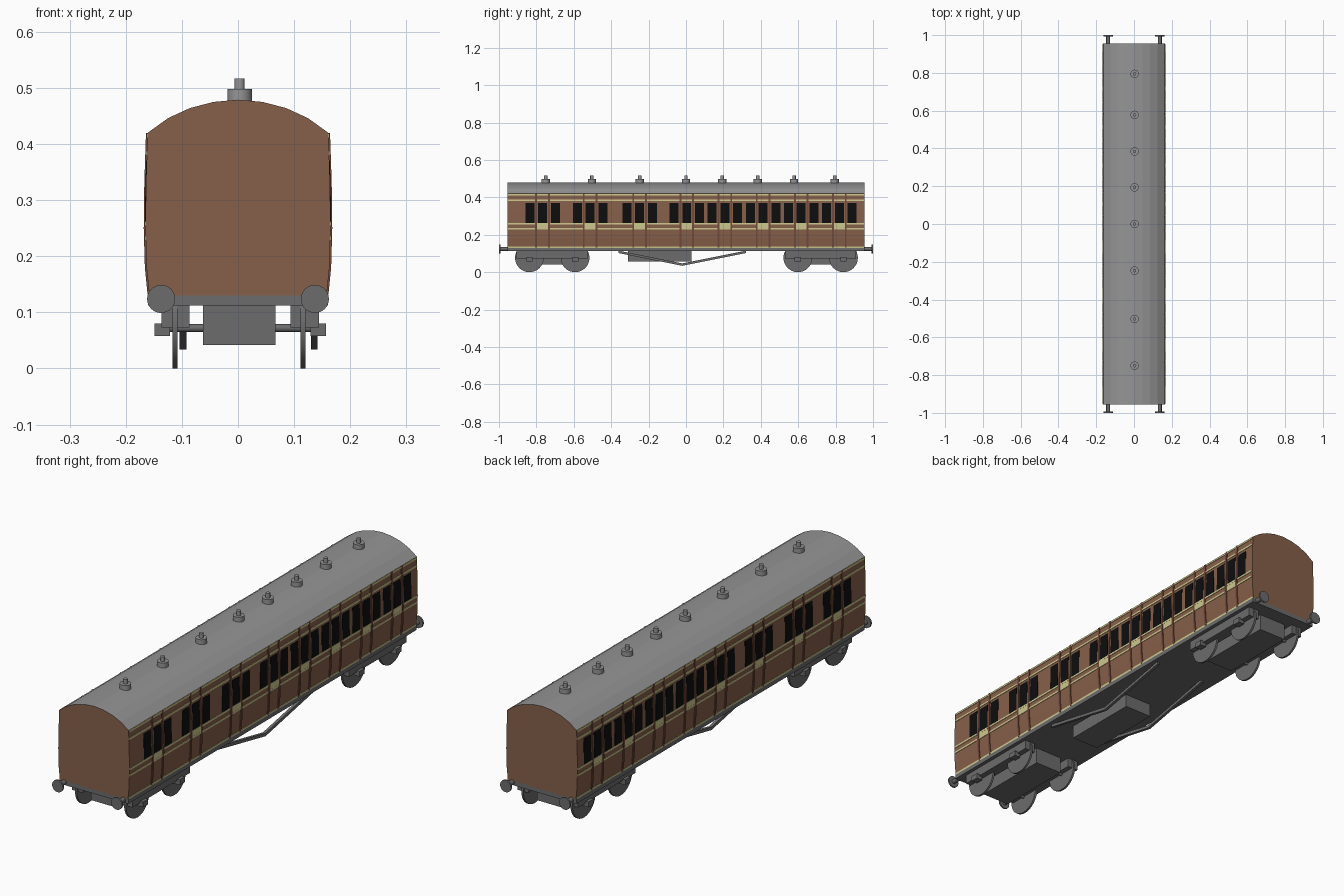
import bpy, bmesh, math
from mathutils import Matrix, Vector

if "Cube" in bpy.data.objects:
    bpy.data.objects.remove(bpy.data.objects["Cube"])

def mat(name, rgb):
    m = bpy.data.materials.new(name)
    m.diffuse_color = (*rgb, 1)
    m.use_nodes = True
    m.node_tree.nodes["Principled BSDF"].inputs["Base Color"].default_value = m.diffuse_color
    return m

BROWN = mat("body brown", (0.24, 0.115, 0.067))
DARK = mat("pillar brown", (0.17, 0.07, 0.045))
CREAM = mat("cream lining", (0.62, 0.58, 0.27))
BLACK = mat("window black", (0.004, 0.004, 0.004))
ROOF = mat("roof grey", (0.30, 0.30, 0.30))
IRON = mat("underframe grey", (0.15, 0.15, 0.15))

# Side and roof profiles (x, z) for the +x half
SIDE = [(0.158, 0.13), (0.163, 0.18), (0.165, 0.25), (0.164, 0.33), (0.161, 0.42)]
ARCH = [(0.125, 0.446), (0.086, 0.464), (0.044, 0.475), (0, 0.479)]

def side_x(z):
    for (x0, z0), (x1, z1) in zip(SIDE, SIDE[1:]):
        if z <= z1:
            return x0 + (x1 - x0) * (z - z0) / (z1 - z0)
    return SIDE[-1][0]

def prism(bm, pts, y0, y1):
    """Extrude an x-z outline along y."""
    a = [bm.verts.new((x, y0, z)) for x, z in pts]
    b = [bm.verts.new((x, y1, z)) for x, z in pts]
    bm.faces.new(a)
    bm.faces.new(b[::-1])
    n = len(pts)
    for i in range(n):
        j = (i + 1) % n
        bm.faces.new((a[j], a[i], b[i], b[j]))

def box(bm, x0, x1, y0, y1, z0, z1):
    prism(bm, [(x0, z0), (x1, z0), (x1, z1), (x0, z1)], y0, y1)

def cyl(bm, centre, r, depth, axis, sides=32):
    rot = Vector((0, 0, 1)).rotation_difference(Vector(axis)).to_matrix().to_4x4()
    bmesh.ops.create_cone(bm, cap_ends=True, segments=sides, radius1=r, radius2=r,
                          depth=depth, matrix=Matrix.Translation(centre) @ rot)

def panel(bm, y0, y1, z0, z1, d):
    """Thin plate following the curved side, on both sides of the body."""
    zs = [z0] + [z for _, z in SIDE if z0 < z < z1] + [z1]
    outline = [(side_x(z) + d, z) for z in zs] + [(side_x(z) - 0.002, z) for z in zs[::-1]]
    for s in (1, -1):
        prism(bm, [(s * x, z) for x, z in outline], y0, y1)

def finish(bm, name, *mats, smooth=False):
    bmesh.ops.recalc_face_normals(bm, faces=bm.faces)
    me = bpy.data.meshes.new(name)
    bm.to_mesh(me)
    bm.free()
    ob = bpy.data.objects.new(name, me)
    bpy.context.collection.objects.link(ob)
    for m in mats:
        me.materials.append(m)
    if smooth:
        bpy.ops.object.select_all(action='DESELECT')
        ob.select_set(True)
        bpy.context.view_layer.objects.active = ob
        bpy.ops.object.shade_smooth_by_angle(angle=math.radians(30))
    return ob

# Body shell, grey where it faces up
half = SIDE + ARCH
bm = bmesh.new()
prism(bm, half + [(-x, z) for x, z in half[-2::-1]], -0.955, 0.955)
body = finish(bm, "body", BROWN, ROOF)
for p in body.data.polygons:
    p.material_index = 1 if p.normal.z > 0.4 else 0

# Compartments: one door with a window either side
DOORS = [-0.767, -0.513, -0.248, 0.004, 0.208, 0.412, 0.616, 0.82]
PITCH = 0.068
windows, pillars, lining = bmesh.new(), bmesh.new(), bmesh.new()
for y in DOORS:
    for k in (-1, 0, 1):
        c = y + k * PITCH
        panel(windows, c - 0.024, c + 0.024, 0.262, 0.37, 0.001)
    for k in (-0.5, 0.5):
        c = y + k * PITCH
        panel(pillars, c - 0.005, c + 0.005, 0.132, 0.42, 0.003)
    panel(lining, y - 0.03, y + 0.03, 0.235, 0.258, 0.0015)
for z in (0.134, 0.232, 0.258, 0.384, 0.415):
    panel(lining, -0.953, 0.953, z - 0.004, z + 0.004, 0.002)
finish(windows, "windows", BLACK)
finish(pillars, "door_pillars", DARK)
finish(lining, "lining_stripes", CREAM)

# Roof ventilators
bm = bmesh.new()
for y in (-0.75, -0.503, -0.247, 0, 0.194, 0.384, 0.578, 0.795):
    cyl(bm, (0.003, y, 0.485), 0.022, 0.026, (0, 0, 1), 24)
    cyl(bm, (0.003, y, 0.505), 0.009, 0.024, (0, 0, 1), 16)
finish(bm, "roof_vents", ROOF, smooth=True)

# Underframe and equipment box
bm = bmesh.new()
box(bm, -0.16, 0.16, -0.955, 0.955, 0.112, 0.131)
finish(bm, "underframe", IRON)
bm = bmesh.new()
box(bm, -0.062, 0.067, -0.31, 0.03, 0.056, 0.113)
finish(bm, "equipment_box", IRON)

# Truss rods
bm = bmesh.new()
for x in (-0.098, 0.136):
    path = [(-0.36, 0.115), (-0.02, 0.047), (0.32, 0.115)]
    rim = path + [(y, z - 0.013) for y, z in path[::-1]]
    a = [bm.verts.new((x - 0.006, y, z)) for y, z in rim]
    b = [bm.verts.new((x + 0.006, y, z)) for y, z in rim]
    for i, j in ((0, 1), (1, 2), (2, 3), (3, 4), (4, 5), (5, 0)):
        bm.faces.new((a[i], a[j], b[j], b[i]))
    for v in (a, b):
        bm.faces.new((v[0], v[1], v[4], v[5]))
        bm.faces.new((v[1], v[2], v[3], v[4]))
finish(bm, "truss_rods", IRON)

# Bogies
CX = 0.004
frames, wheels, axles = bmesh.new(), bmesh.new(), bmesh.new()
for yb in (-0.715, 0.72):
    box(frames, -0.062, 0.067, yb - 0.17, yb + 0.17, 0.042, 0.113)
    for s in (-1, 1):
        x0, x1 = sorted((CX + s * 0.09, CX + s * 0.14))
        box(frames, x0, x1, yb - 0.19, yb + 0.19, 0.073, 0.113)
        for dy in (-0.122, 0.122):
            x0, x1 = sorted((CX + s * 0.125, CX + s * 0.153))
            box(frames, x0, x1, yb + dy - 0.017, yb + dy + 0.017, 0.058, 0.08)
            cyl(wheels, (CX - 0.002 + s * 0.114, yb + dy, 0.077), 0.077, 0.009, (1, 0, 0))
    for dy in (-0.122, 0.122):
        cyl(axles, (CX, yb + dy, 0.072), 0.007, 0.25, (1, 0, 0), 16)
finish(frames, "bogie_frames", IRON)
finish(wheels, "wheels", IRON, smooth=True)
finish(axles, "axles", IRON, smooth=True)

# Buffers
bm = bmesh.new()
for s in (-1, 1):
    for x in (-0.137, 0.137):
        cyl(bm, (x, s * 0.972, 0.124), 0.01, 0.046, (0, 1, 0), 16)
        cyl(bm, (x, s * 0.9965, 0.124), 0.025, 0.007, (0, 1, 0), 32)
finish(bm, "buffers", IRON, smooth=True)
